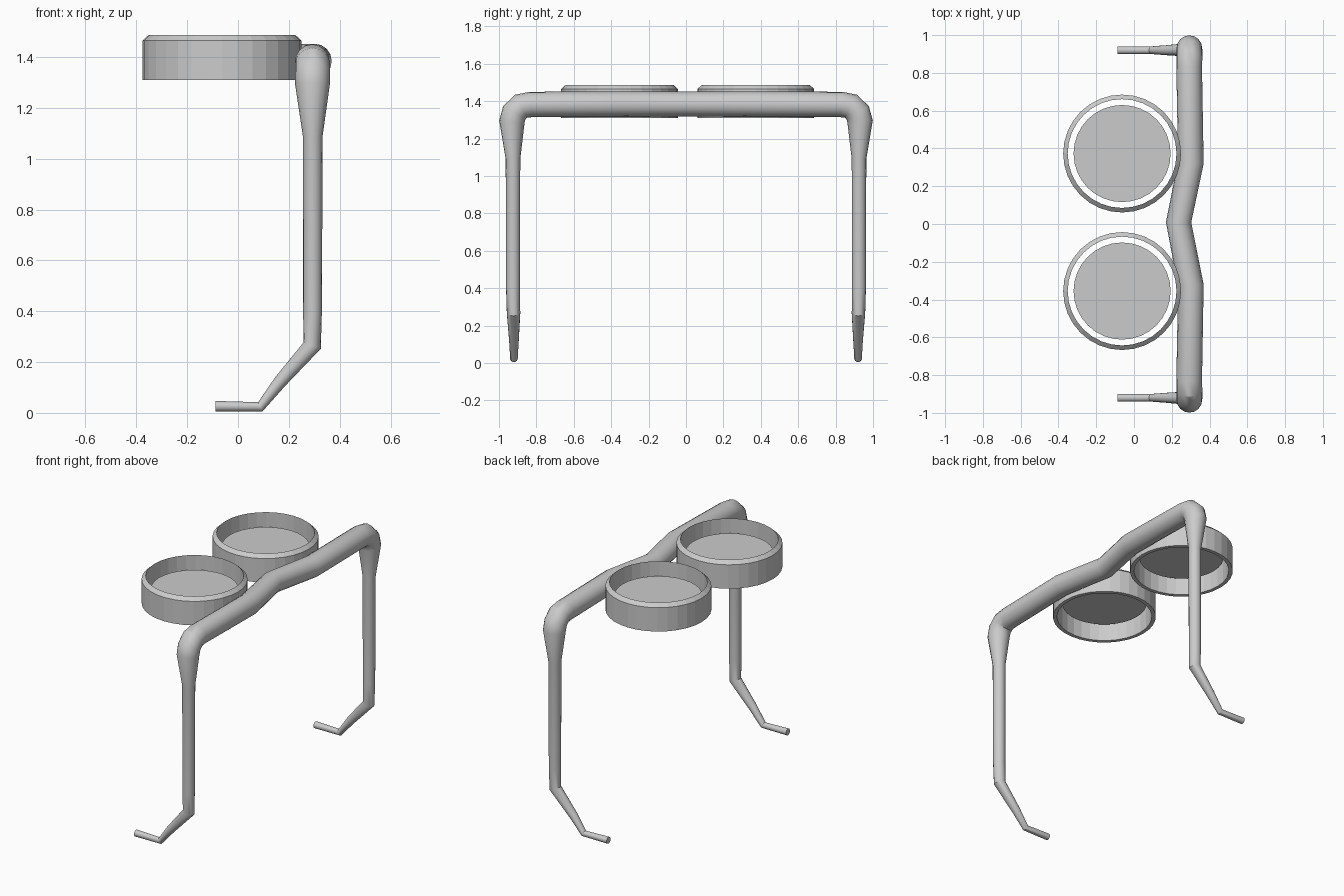
import bpy, bmesh, math
from mathutils import Matrix

if "Cube" in bpy.data.objects:
    bpy.data.objects.remove(bpy.data.objects["Cube"])

SEG = 32
OFF = 0.009  # the lenses and the bridge sit slightly off centre in y


def link_mesh(name, bm):
    me = bpy.data.meshes.new(name)
    bmesh.ops.recalc_face_normals(bm, faces=bm.faces)
    bm.to_mesh(me)
    bm.free()
    ob = bpy.data.objects.new(name, me)
    bpy.context.collection.objects.link(ob)
    return ob


def lens_rim(name, x, y):
    # closed (radius, z) profile turned around z
    profile = [(0.312, 1.31), (0.312, 1.465), (0.288, 1.487), (0.288, 1.31)]
    bm = bmesh.new()
    rings = []
    for i in range(SEG):
        a = 2 * math.pi * i / SEG
        rings.append([bm.verts.new((x + r * math.cos(a), y + r * math.sin(a), z))
                      for r, z in profile])
    n = len(profile)
    for i in range(SEG):
        a, b = rings[i], rings[(i + 1) % SEG]
        for j in range(n):
            k = (j + 1) % n
            bm.faces.new((a[j], b[j], b[k], a[k]))
    return link_mesh(name, bm)


def lens_disc(name, x, y):
    bm = bmesh.new()
    bmesh.ops.create_circle(bm, cap_ends=True, segments=SEG, radius=0.257,
                            matrix=Matrix.Translation((x, y, 1.405)))
    return link_mesh(name, bm)


def tube(name, points):
    # swept round tube, each point is (x, y, z, radius)
    cu = bpy.data.curves.new(name, 'CURVE')
    cu.dimensions = '3D'
    cu.bevel_depth = 1.0
    cu.bevel_resolution = 6
    cu.use_fill_caps = True
    sp = cu.splines.new('POLY')
    sp.points.add(len(points) - 1)
    for p, (x, y, z, r) in zip(sp.points, points):
        p.co = (x, y, z, 1)
        p.radius = r
    ob = bpy.data.objects.new(name, cu)
    bpy.context.collection.objects.link(ob)
    bpy.ops.object.select_all(action='DESELECT')
    ob.select_set(True)
    bpy.context.view_layer.objects.active = ob
    bpy.ops.object.convert(target='MESH')
    bpy.ops.object.shade_smooth_by_angle(angle=math.radians(30))
    return ob


# lenses: open rims with a floating glass disc in each
for side, s in (("left", 1), ("right", -1)):
    lens_rim(side + "_lens_rim", -0.063, s * 0.364 + OFF)
    lens_disc(side + "_lens", -0.063, s * 0.364 + OFF)

# frame: ear hook, temple arm, rounded corner and half of the brow bar
half = [
    (-0.088, 0.92, 0.026, 0.021),
    (0.088, 0.92, 0.024, 0.020),
    (0.165, 0.92, 0.122, 0.026),
    (0.292, 0.922, 0.265, 0.036),
    (0.293, 0.925, 0.40, 0.037),
    (0.294, 0.925, 1.09, 0.039),
    (0.293, 0.931, 1.29, 0.068),
    (0.293, 0.918, 1.338, 0.069),
    (0.293, 0.882, 1.373, 0.069),
    (0.292, 0.83, 1.382, 0.068),
    (0.301, 0.325, 1.384, 0.068),
]
bridge = [(0.236, OFF, 1.384, 0.067)]
other = [(x, -y, z, r) for x, y, z, r in reversed(half)]
tube("frame", half + bridge + other)
